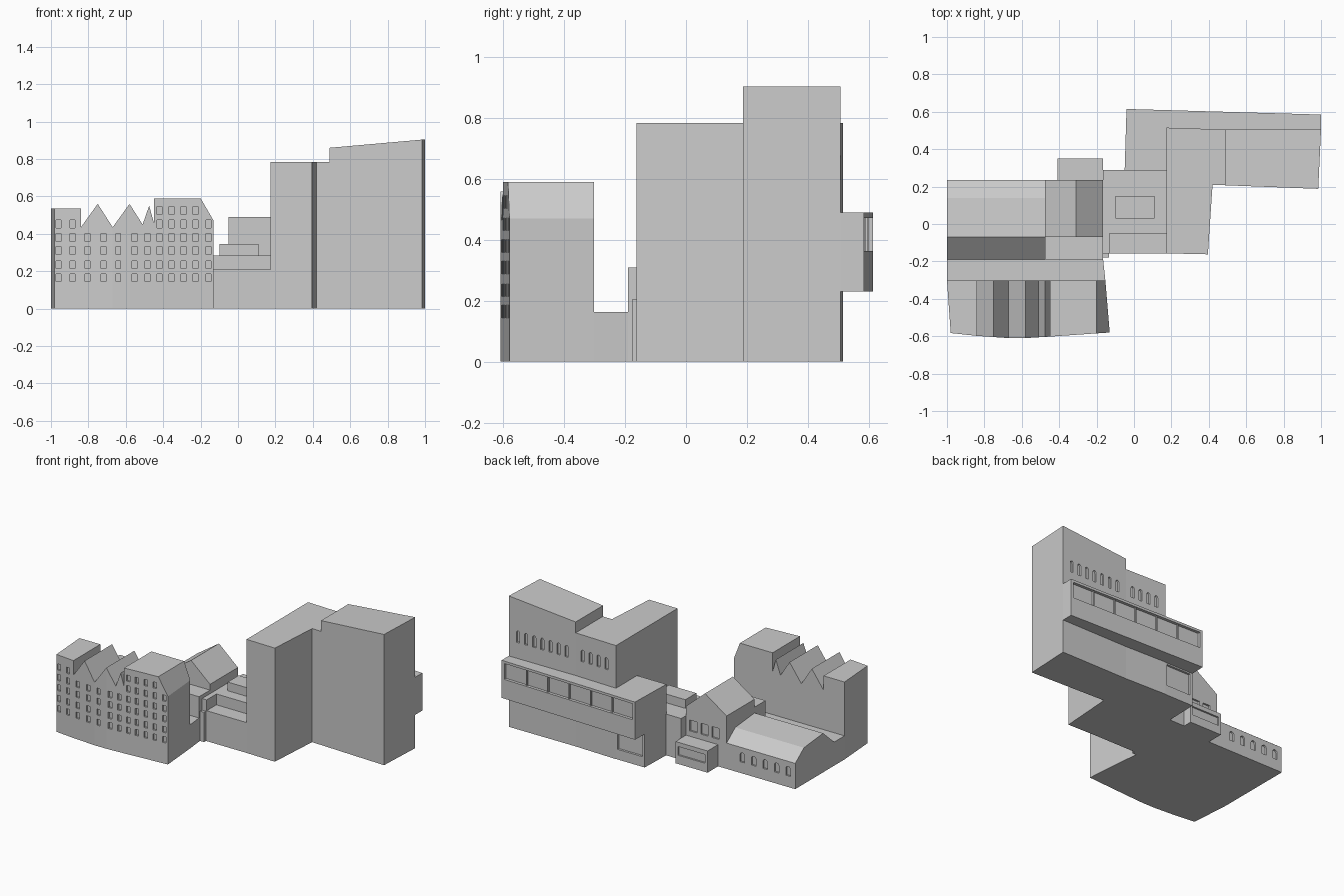
import bpy, bmesh, math
from mathutils import Vector, Matrix

if "Cube" in bpy.data.objects:
    bpy.data.objects.remove(bpy.data.objects["Cube"])


def add_prism(bm, pts, vec):
    """Closed prism: polygon of 3D points swept along vec."""
    a = [bm.verts.new(p) for p in pts]
    b = [bm.verts.new(Vector(p) + Vector(vec)) for p in pts]
    n = len(a)
    bm.faces.new(a)
    bm.faces.new(b[::-1])
    for i in range(n):
        j = (i + 1) % n
        bm.faces.new((a[i], b[i], b[j], a[j]))


def finish(name, bm):
    bmesh.ops.recalc_face_normals(bm, faces=bm.faces[:])
    me = bpy.data.meshes.new(name)
    bm.to_mesh(me)
    bm.free()
    ob = bpy.data.objects.new(name, me)
    bpy.context.collection.objects.link(ob)
    return ob


def sweep(name, pts, vec):
    bm = bmesh.new()
    add_prism(bm, pts, vec)
    return finish(name, bm)


def plan(name, pts, z0, z1):
    return sweep(name, [(x, y, z0) for x, y in pts], (0, 0, z1 - z0))


def box(name, x0, x1, y0, y1, z0, z1):
    return plan(name, [(x0, y0), (x1, y0), (x1, y1), (x0, y1)], z0, z1)


def cut(ob, openings, depth):
    """Recess openings; each is (x, y, z, width, height, angle, arched)."""
    bm = bmesh.new()
    for x, y, z, w, h, ang, arched in openings:
        pts = [(-w / 2, -h / 2), (w / 2, -h / 2)]
        if arched:
            r = w / 2
            pts += [(r * math.cos(t * math.pi / 6), h / 2 - r + r * math.sin(t * math.pi / 6))
                    for t in range(7)]
        else:
            pts += [(w / 2, h / 2), (-w / 2, h / 2)]
        m = Matrix.Translation((x, y, z)) @ Matrix.Rotation(ang, 4, 'Z')
        p3 = [m @ Vector((u, -depth, v)) for u, v in pts]
        add_prism(bm, p3, m.to_3x3() @ Vector((0, 2 * depth, 0)))
    cutter = finish(ob.name + "_cutter", bm)
    cutter.hide_render = True
    mod = ob.modifiers.new("openings", 'BOOLEAN')
    mod.operation = 'DIFFERENCE'
    mod.solver = 'EXACT'
    mod.object = cutter
    bpy.context.view_layer.objects.active = ob
    bpy.ops.object.modifier_apply(modifier=mod.name)
    bpy.data.objects.remove(cutter)


# Front block: zigzag skyline with a gently bowed facade
bow = [(-1.0, -.583), (-.84, -.598), (-.67, -.610), (-.58, -.610), (-.45, -.602), (-.13, -.580)]


def facade_y(x):
    for (x0, y0), (x1, y1) in zip(bow, bow[1:]):
        if x <= x1 + 1e-4:
            return y0 + (y1 - y0) * (x - x0) / (x1 - x0)
    return bow[-1][1]


skyline = [(-1, 0), (-1, .535), (-.84, .535), (-.84, .435), (-.75, .56), (-.67, .435),
           (-.58, .56), (-.51, .45), (-.475, .55), (-.45, .46), (-.45, .59),
           (-.20, .59), (-.13, .47), (-.13, 0)]
bm = bmesh.new()
add_prism(bm, [(x, -.303, z) for x, z in skyline], (0, -.28, 0))
for x, _ in bow[1:-1]:
    bmesh.ops.bisect_plane(bm, geom=bm.verts[:] + bm.edges[:] + bm.faces[:],
                           plane_co=(x, 0, 0), plane_no=(1, 0, 0), dist=1e-5)
for v in bm.verts:
    if v.co.y < -.5:
        v.co.y = facade_y(v.co.x)
        if v.co.x < -.99:
            v.co.x = -.98
    elif v.co.x > -.14:
        v.co.x = -.153
front = finish("front_block", bm)

# Facade windows
cols = [-.96, -.885, -.805, -.72, -.64, -.553, -.484, -.42, -.356, -.291, -.227, -.158]
rows = [(.165, range(12)), (.235, range(12)), (.31, range(12)), (.38, range(12)),
        (.452, [0, 1, 7, 8, 9, 10, 11]), (.525, [7, 8, 9, 10])]
cut(front, [(cols[i], facade_y(cols[i]), z, .026, .042, 0, False)
            for z, ids in rows for i in ids], .012)

# Low flat link behind the front block
plan("low_link", [(-1, -.303), (-.153, -.303), (-.165, -.19), (-1, -.19)], 0, .163)

# Long low hall with cranked roof and arched windows
hall = sweep("low_hall", [(-1, y, z) for y, z in
             [(-.19, 0), (-.19, .163), (-.07, .27), (.14, .25), (.235, .178), (.235, 0)]],
             (.525, 0, 0))
cut(hall, [(-.595 - .0875 * i, .235, .11, .035, .065, 0, True) for i in range(5)], .012)

# Gabled hall with three windows
gable = sweep("gabled_hall", [(x, -.07, z) for x, z in
              [(-.475, 0), (-.475, .365), (-.31, .477), (-.165, .35), (-.165, 0)]],
              (0, .305, 0))
cut(gable, [(x, .235, .225, .055, .075, 0, False) for x in (-.22, -.305, -.39)], .012)
box("gabled_hall_front", -.475, -.165, -.19, -.07, 0, .31)

# Rear porch with one wide window
porch = box("rear_porch", -.41, -.165, .235, .35, 0, .15)
cut(porch, [(-.287, .35, .09, .21, .06, 0, False)], .012)

# Middle connecting block, its front terrace, roof box and corner pier
box("middle_block", -.165, .175, -.05, .288, 0, .285)
box("front_terrace", -.13, .175, -.157, -.05, 0, .21)
box("terrace_side", -.165, -.13, -.157, -.05, 0, .285)
box("roof_box", -.10, .11, .03, .15, .285, .345)
box("corner_pier", -.165, -.135, -.178, -.157, 0, .205)

# Towers
tower = plan("lower_tower", [(.175, -.157), (.395, -.162), (.42, .21), (.49, .207),
                             (.49, .505), (.175, .515)], 0, .785)
tall = plan("tall_tower", [(.49, .207), (.985, .188), (1, .507), (.49, .505)], 0, .86)
for v in tall.data.vertices:
    if v.co.z > .5 and v.co.x > .9:
        v.co.z = .86 + .045 * (v.co.x - .49) / .51

# Row of narrow windows high on the rear of both towers
slots = [.25 + .0618 * i for i in range(12)]
cut(tower, [(x, .515 - .01 * (x - .175) / .315, .64, .024, .08, 0, True)
            for x in slots if x < .48], .012)
cut(tall, [(x, .506, .64, .024, .08, 0, True) for x in slots if x > .5], .012)

# Rear overhanging storey with a ribbon window
over = plan("rear_overhang", [(-.05, .285), (.175, .285), (.175, .515), (.49, .505),
                              (1, .507), (1, .585), (-.04, .615)], .23, .49)
tilt = math.atan2(-.03, 1.04)
cut(over, [(.48, .6, .418, 1.0, .11, tilt, False)], .02)
bm = bmesh.new()
for i in range(1, 6):
    x = -.02 + i / 6
    y = .6 - .0288 * (x - .48)
    add_prism(bm, [(x - .004, y - .02, .363), (x + .004, y - .02, .363),
                   (x + .004, y - .008, .363), (x - .004, y - .008, .363)], (0, 0, .11))
finish("ribbon_mullions", bm)

# Ground storey under the overhang with a glazed recess
base = plan("rear_base", [(-.05, .285), (.175, .285), (.175, .513), (-.043, .513)], 0, .23)
cut(base, [(.07, .513, .145, .19, .15, 0, False)], .015)
